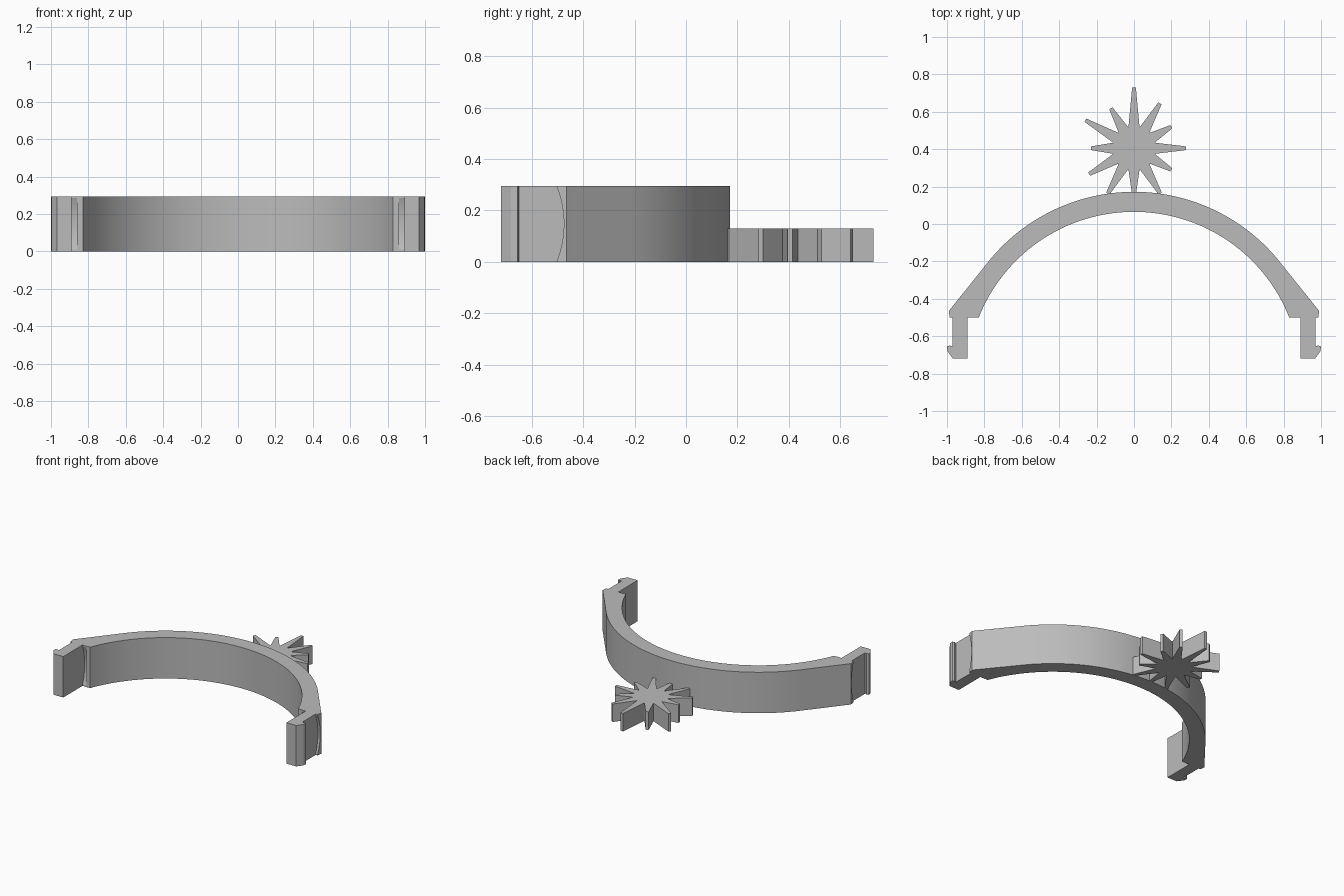
import bpy, bmesh, math
from math import sin, cos, radians

if "Cube" in bpy.data.objects:
    bpy.data.objects.remove(bpy.data.objects["Cube"])

H = 0.295          # band height
STAR_H = 0.13      # star height
CY = -0.827        # centre of the band arcs
R_IN, R_OUT = 0.892, 0.999

grey = bpy.data.materials.new("plain grey")
grey.diffuse_color = (0.5, 0.5, 0.5, 1)
grey.use_nodes = True
grey.node_tree.nodes["Principled BSDF"].inputs["Base Color"].default_value = grey.diffuse_color


def prism(name, outline, height):
    """Extrude a closed xy outline upward from z = 0."""
    bm = bmesh.new()
    face = bm.faces.new([bm.verts.new((x, y, 0)) for x, y in outline])
    top = bmesh.ops.extrude_face_region(bm, geom=[face])["geom"]
    bmesh.ops.translate(bm, vec=(0, 0, height),
                        verts=[v for v in top if isinstance(v, bmesh.types.BMVert)])
    bmesh.ops.recalc_face_normals(bm, faces=bm.faces)
    mesh = bpy.data.meshes.new(name)
    bm.to_mesh(mesh)
    bm.free()
    ob = bpy.data.objects.new(name, mesh)
    bpy.context.collection.objects.link(ob)
    mesh.materials.append(grey)
    return ob


def arc(r, a0, a1, n):
    return [(r * cos(radians(a0 + (a1 - a0) * i / n)),
             CY + r * sin(radians(a0 + (a1 - a0) * i / n))) for i in range(n + 1)]


def mirrored(points, side):
    return [(side * x, y) for x, y in points]


# Arched band with straight flared shoulders
shoulder = [(0.99, -0.465), (0.985, -0.5)]
a_out, a_in = 37.5, 21.5
outline = (mirrored(shoulder[::-1], 1)[:]
           + arc(R_OUT, a_out, 180 - a_out, 72)
           + mirrored(shoulder, -1)
           + arc(R_IN, 180 - a_in, a_in, 80))
band = prism("arched_band", outline, H)

# Shallow curved hollows under the shoulders
for side in (-1, 1):
    bpy.ops.mesh.primitive_cylinder_add(vertices=160, radius=0.39, depth=0.2,
                                        location=(side * 0.96, -0.865, H / 2),
                                        rotation=(0, math.pi / 2, 0))
    cutter = bpy.context.object
    cutter.name = "shoulder_cutter"
    cutter.hide_render = True
    mod = band.modifiers.new("hollow", "BOOLEAN")
    mod.object, mod.solver = cutter, "EXACT"
    bpy.context.view_layer.objects.active = band
    bpy.ops.object.modifier_apply(modifier=mod.name)
    bpy.data.objects.remove(cutter)

bpy.ops.object.select_all(action="DESELECT")
band.select_set(True)
bpy.context.view_layer.objects.active = band
bpy.ops.object.shade_smooth_by_angle(angle=radians(12))

# Clip legs with an outward hook at the tip
leg = [(0.89, -0.45), (0.89, -0.72), (0.968, -0.72), (0.997, -0.68),
       (1.0, -0.655), (0.985, -0.65), (0.97, -0.655), (0.97, -0.45)]
for side, label in ((-1, "left"), (1, "right")):
    prism(label + "_clip_leg", mirrored(leg, side), H)

# Twelve-rayed star with uneven ray lengths, listed every 30 degrees
rays = [0.277, 0.23, 0.277, 0.325, 0.247, 0.3, 0.23, 0.277, 0.28, 0.25, 0.28, 0.23]
star = []
for i, length in enumerate(rays):
    a = radians(30 * i)
    for w in (-0.01, 0.01):
        star.append((length * cos(a) - w * sin(a), 0.405 + length * sin(a) + w * cos(a)))
    b = a + radians(15)
    star.append((0.115 * cos(b), 0.405 + 0.115 * sin(b)))
prism("star", star, STAR_H)
